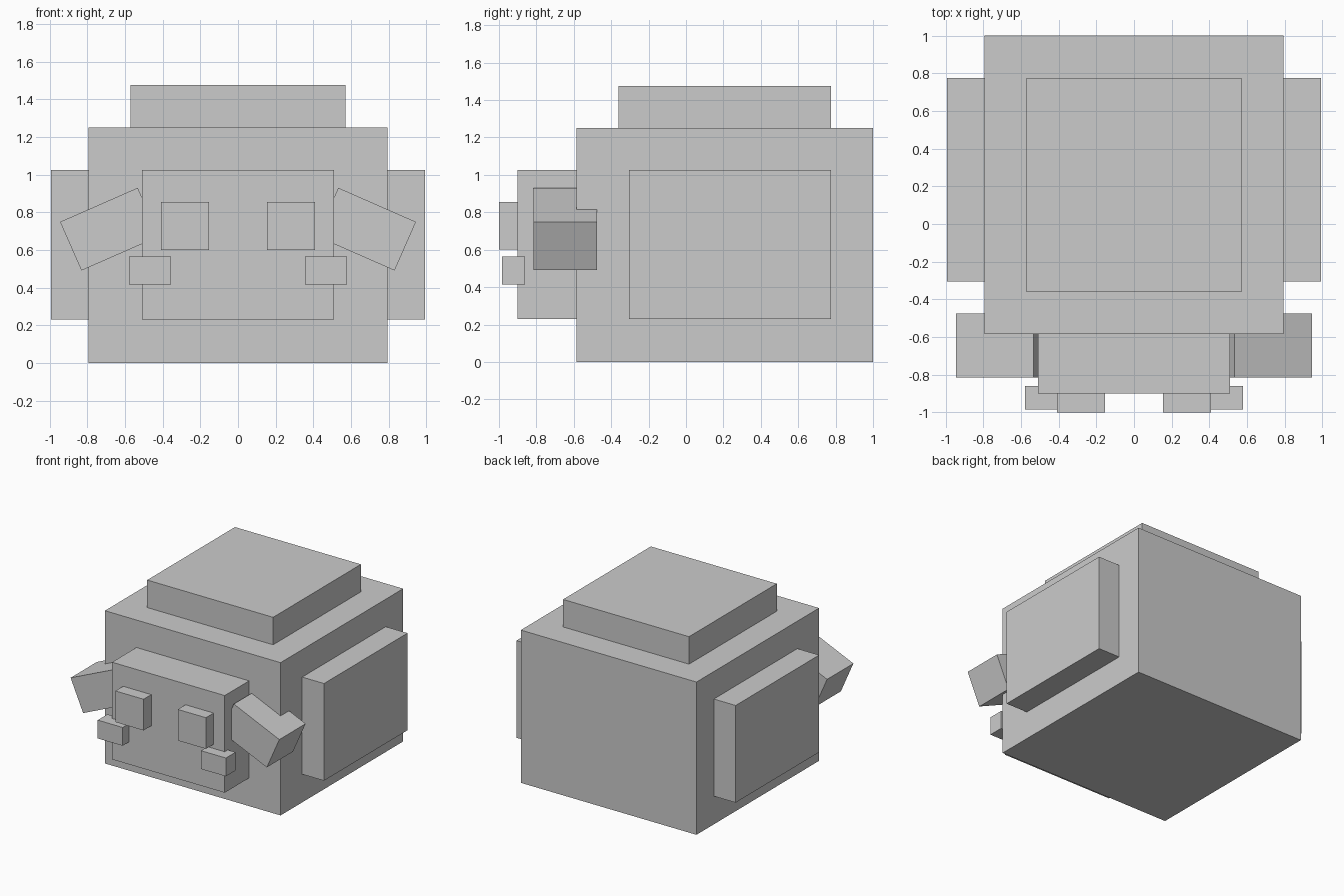
import bpy
from math import radians

cube = bpy.data.objects.get("Cube")
if cube:
    bpy.data.objects.remove(cube, do_unlink=True)

grey = bpy.data.materials.new("plain_grey")
grey.use_nodes = True
colour = (0.6, 0.6, 0.6, 1)
grey.diffuse_color = colour
grey.node_tree.nodes["Principled BSDF"].inputs["Base Color"].default_value = colour


def box(name, xs, ys, zs, tilt=0):
    """Flat-sided block filling the x, y and z ranges, tilted about the y axis."""
    ranges = (xs, ys, zs)
    bpy.ops.mesh.primitive_cube_add(size=1, location=[sum(r) / 2 for r in ranges])
    ob = bpy.context.object
    ob.name = name
    ob.scale = [r[1] - r[0] for r in ranges]
    bpy.ops.object.transform_apply(location=False, rotation=False, scale=True)
    ob.rotation_euler.y = radians(tilt)
    ob.data.materials.append(grey)
    return ob


def pair(name, xs, ys, zs, tilt=0):
    """Matching blocks on the left (+x) and right (-x)."""
    box("left_" + name, xs, ys, zs, tilt)
    box("right_" + name, (-xs[1], -xs[0]), ys, zs, -tilt)


# Body with raised slabs on the back and both sides
box("body", (-0.795, 0.795), (-0.585, 1.0), (0, 1.25))
box("top_slab", (-0.57, 0.57), (-0.36, 0.775), (1.25, 1.475))
pair("side_slab", (0.795, 0.992), (-0.305, 0.775), (0.23, 1.025))

# Head and face
box("head", (-0.51, 0.51), (-0.9, -0.585), (0.23, 1.025))
pair("eye", (0.155, 0.41), (-1.0, -0.9), (0.6, 0.855))
pair("cheek_block", (0.355, 0.58), (-0.985, -0.86), (0.415, 0.565))

# Drooping ears
pair("ear", (0.457, 0.907), (-0.815, -0.475), (0.569, 0.851), tilt=23.7)
